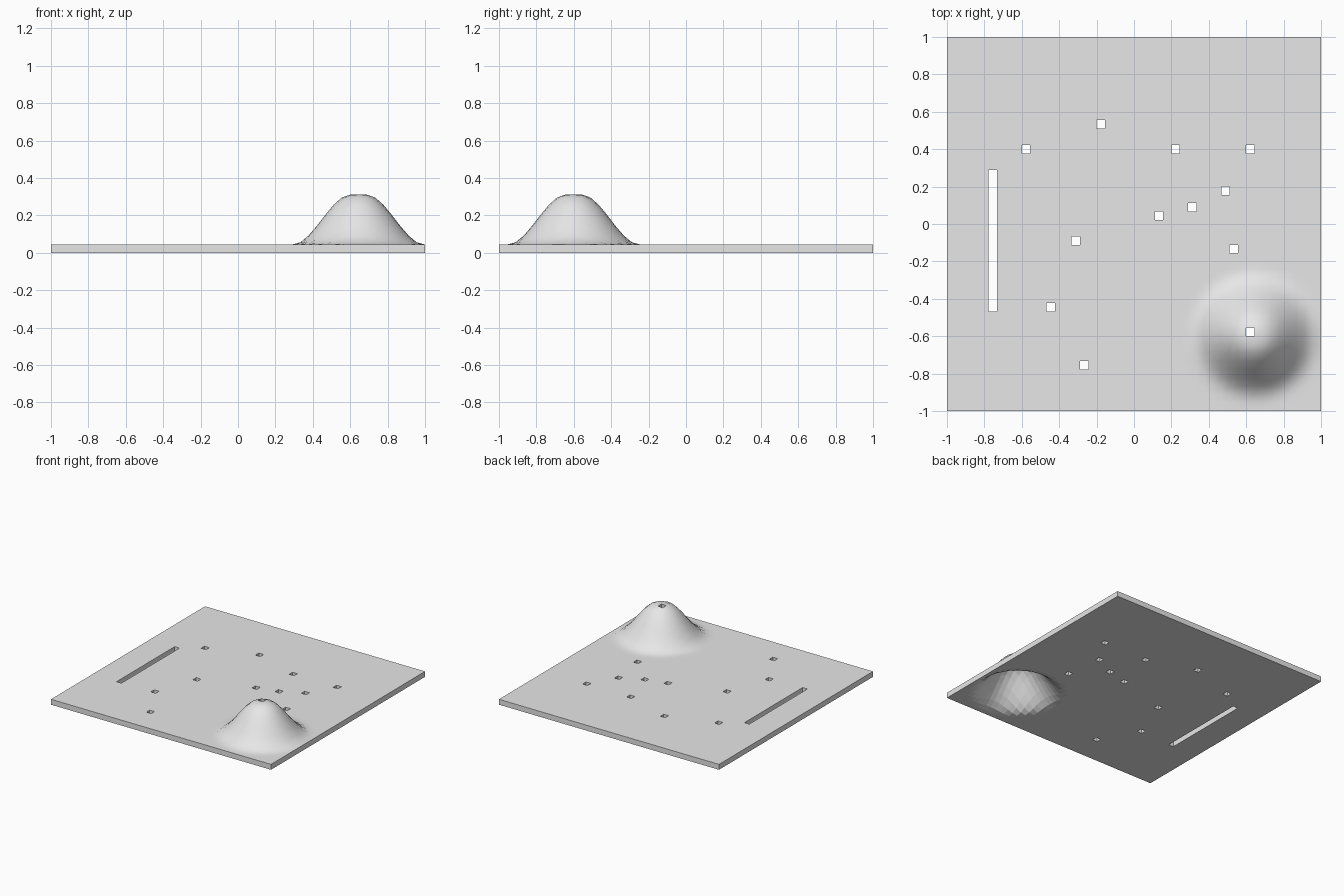
import bpy, bmesh, math

if "Cube" in bpy.data.objects:
    bpy.data.objects.remove(bpy.data.objects["Cube"])

N = 45                 # cells per side
C = 2.0 / N            # cell size, also the plate thickness
RISE = 6 * C           # mound height
REACH = 0.305          # smooth falloff distance
MX, MY = 14.5, -13.5   # mound centre in cell units

# open cells: single square holes and one long slot
holes = {(-13, 9), (-4, 12), (5, 9), (14, 9), (11, 4), (7, 2), (3, 1),
         (-7, -2), (12, -3), (-10, -10), (-6, -17), (14, -13)}
holes |= {(-17, j) for j in range(-10, 7)}


def lift(x, y):
    """Smooth bell around a small flat top."""
    d = max(0.0, math.hypot(x - MX * C, y - MY * C) - C)
    t = max(0.0, 1 - d / REACH)
    return RISE * (3 * t * t - 2 * t ** 3)


# gridded sheet with the open cells left out
bm = bmesh.new()
H = N // 2
verts = {}
for i in range(N + 1):
    for j in range(N + 1):
        x, y = i * C - 1, j * C - 1
        verts[i, j] = bm.verts.new((x, y, lift(x, y)))
for i in range(N):
    for j in range(N):
        if (i - H, j - H) not in holes:
            bm.faces.new((verts[i, j], verts[i, j + 1],
                          verts[i + 1, j + 1], verts[i + 1, j]))
bmesh.ops.delete(bm, geom=[v for v in bm.verts if not v.link_faces], context='VERTS')

# thicken upwards: underside keeps the hollow of the mound
base = list(bm.faces)
ext = bmesh.ops.extrude_face_region(bm, geom=base, use_keep_orig=True)
top = [g for g in ext['geom'] if isinstance(g, bmesh.types.BMFace)]
bmesh.ops.translate(bm, vec=(0, 0, C),
                    verts=[g for g in ext['geom'] if isinstance(g, bmesh.types.BMVert)])
bmesh.ops.recalc_face_normals(bm, faces=bm.faces)

# smooth top, flat underside and walls
for f in bm.faces:
    f.smooth = False
for f in top:
    f.smooth = True

me = bpy.data.meshes.new("perforated_plate")
bm.to_mesh(me)
bm.free()
plate = bpy.data.objects.new("perforated_plate", me)
bpy.context.collection.objects.link(plate)

grey = bpy.data.materials.new("light_grey")
grey.diffuse_color = (0.8, 0.8, 0.8, 1)
grey.use_nodes = True
grey.node_tree.nodes["Principled BSDF"].inputs["Base Color"].default_value = grey.diffuse_color
me.materials.append(grey)
